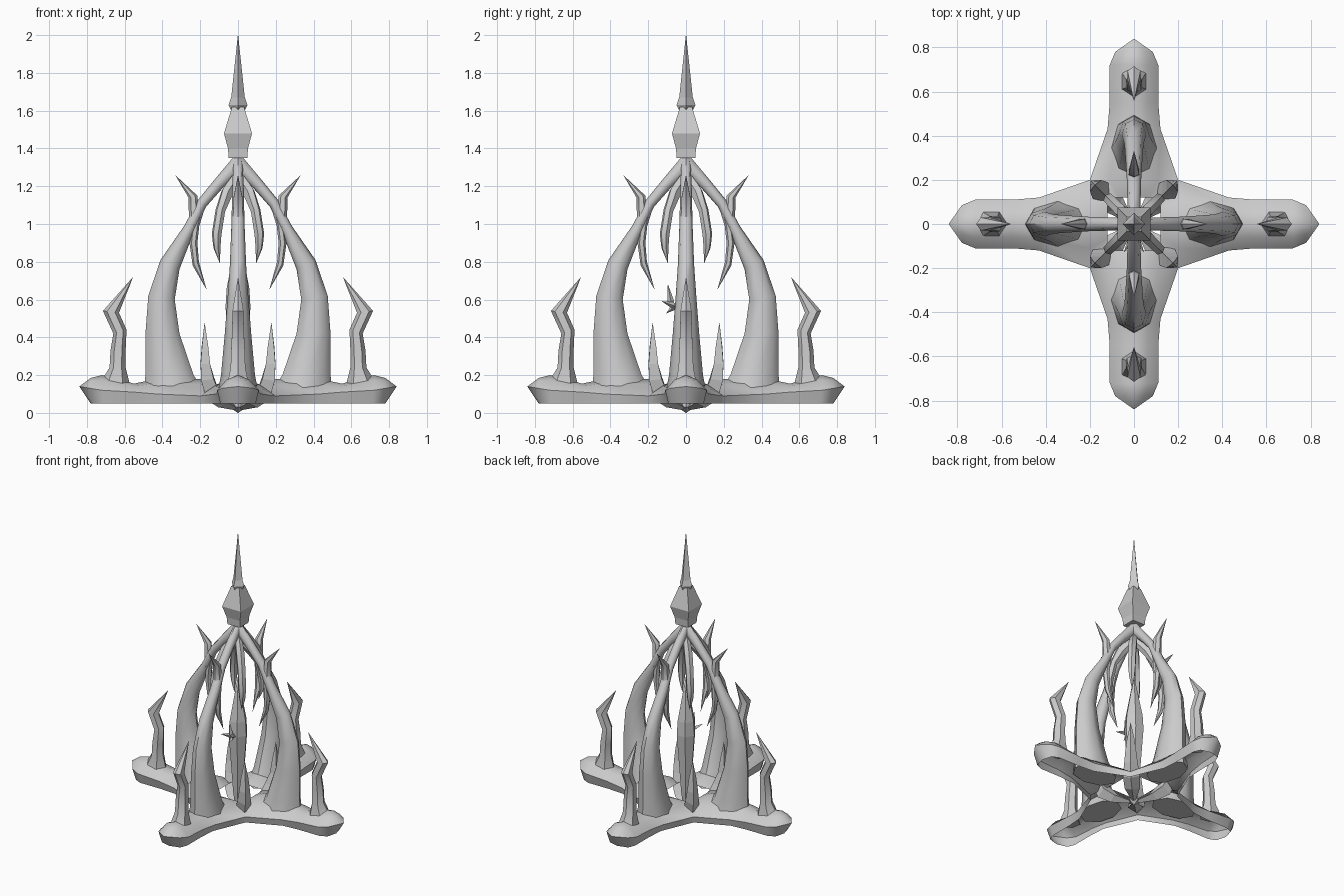
import bpy, bmesh, math
from mathutils import Vector, Matrix

if "Cube" in bpy.data.objects:
    bpy.data.objects.remove(bpy.data.objects["Cube"])

stone = bpy.data.materials.new("grey_stone")
stone.use_nodes = True
COLOUR = (0.6, 0.6, 0.6, 1)
stone.diffuse_color = COLOUR
stone.node_tree.nodes["Principled BSDF"].inputs["Base Color"].default_value = COLOUR

AXES = [0, 90, 180, 270]
DIAGONALS = [45, 135, 225, 315]


def finish(name, bm, smooth=None):
    bmesh.ops.remove_doubles(bm, verts=bm.verts, dist=0.0005)
    bmesh.ops.recalc_face_normals(bm, faces=bm.faces)
    mesh = bpy.data.meshes.new(name)
    bm.to_mesh(mesh)
    bm.free()
    mesh.materials.append(stone)
    obj = bpy.data.objects.new(name, mesh)
    bpy.context.collection.objects.link(obj)
    if smooth:
        bpy.ops.object.select_all(action='DESELECT')
        obj.select_set(True)
        bpy.context.view_layer.objects.active = obj
        bpy.ops.object.shade_smooth_by_angle(angle=math.radians(smooth))
    return obj


def loft(bm, rings, closed=True):
    rows = [[bm.verts.new(p) for p in ring] for ring in rings]
    n = len(rows[0])
    for a, b in zip(rows, rows[1:]):
        for i in range(n if closed else n - 1):
            j = (i + 1) % n
            bm.faces.new((a[i], a[j], b[j], b[i]))
    if closed:
        bm.faces.new(rows[0])
        bm.faces.new(rows[-1])


def limb(name, sections, angles, sides=8, smooth=None, tip=None):
    """Each section: outer x, outer z, inner x, inner z, half width."""
    bm = bmesh.new()
    for angle in angles:
        turn = Matrix.Rotation(math.radians(angle), 3, 'Z')
        rings = []
        for xo, zo, xi, zi, w in sections:
            mid = Vector(((xo + xi) / 2, 0, (zo + zi) / 2))
            half = Vector(((xo - xi) / 2, 0, (zo - zi) / 2))
            side = Vector((0, w, 0))
            steps = [math.tau * k / sides for k in range(sides)]
            rings.append([turn @ (mid + half * math.cos(t) + side * math.sin(t)) for t in steps])
        if tip:
            end = turn @ Vector((tip[0], 0, tip[1]))
            # tiny end ring keeps the point sharp
            rings.append([end + (p - end) * 0.02 for p in rings[-1]])
        loft(bm, rings)
    return finish(name, bm, smooth)


def spindle(name, profile, sides, twist=0, place=(0, 0, 0), tilt=(0, 0)):
    """Faceted solid from (radius, height) pairs."""
    bm = bmesh.new()
    move = (Matrix.Translation(place) @ Matrix.Rotation(math.radians(tilt[0]), 4, 'X')
            @ Matrix.Rotation(math.radians(tilt[1]), 4, 'Y'))
    steps = [math.tau * k / sides + math.radians(twist) for k in range(sides)]
    loft(bm, [[move @ Vector((r * math.cos(t), r * math.sin(t), z)) for t in steps]
              for r, z in profile])
    return finish(name, bm)


# Cross-shaped foot: an open shell made of four arms around a square opening
# Columns: x, bottom x, half width, side height, top height
ARM = [
    (0.84, 0.78, 0.0, 0.14, 0.14),
    (0.78, 0.76, 0.085, 0.13, 0.185),
    (0.72, 0.71, 0.11, 0.12, 0.20),
    (0.55, 0.55, 0.11, 0.11, 0.155),
    (0.43, 0.43, 0.12, 0.10, 0.18),
    (0.20, 0.20, 0.20, 0.09, 0.18),
    (0.12, 0.12, 0.12, 0.14, 0.14),
]
bm = bmesh.new()
for angle in AXES:
    turn = Matrix.Rotation(math.radians(angle), 3, 'Z')
    crown = []
    for x, xb, w, zs, zt in ARM:
        crown.append([turn @ Vector((x, w * f, zs + (zt - zs) * (1 - f * f)))
                      for f in (-1, -0.55, 0, 0.55, 1)])
    loft(bm, crown, closed=False)
    for s in (-1, 1):
        skirt = []
        for x, xb, w, zs, zt in ARM[:-1]:
            low = w if w > 0.15 else w * 0.85
            skirt.append([turn @ Vector((x, s * w, zs)), turn @ Vector((xb, s * low, 0.05))])
        loft(bm, skirt, closed=False)
finish("cross_foot", bm, 50)

# Ribs that lean together under the spire
limb("cage_ribs", [
    (0.50, 0.10, 0.17, 0.10, 0.11),
    (0.49, 0.20, 0.235, 0.20, 0.09),
    (0.49, 0.42, 0.31, 0.42, 0.07),
    (0.475, 0.62, 0.335, 0.60, 0.055),
    (0.41, 0.81, 0.31, 0.76, 0.043),
    (0.285, 0.99, 0.24, 0.94, 0.036),
    (0.21, 1.13, 0.17, 1.09, 0.032),
    (0.12, 1.24, 0.09, 1.18, 0.03),
    (0.02, 1.36, 0.01, 1.26, 0.025),
], AXES, smooth=50)

# Horns on the ends of the foot and on the rib shoulders
limb("foot_horns", [
    (0.73, 0.16, 0.57, 0.14, 0.065),
    (0.68, 0.24, 0.595, 0.24, 0.045),
    (0.675, 0.33, 0.595, 0.33, 0.042),
    (0.66, 0.42, 0.59, 0.44, 0.036),
    (0.715, 0.54, 0.63, 0.53, 0.034),
], AXES, sides=6, smooth=40, tip=(0.555, 0.72))
limb("shoulder_horns", [
    (0.29, 0.94, 0.22, 1.00, 0.035),
    (0.26, 1.03, 0.205, 1.05, 0.03),
    (0.262, 1.14, 0.215, 1.15, 0.026),
], AXES, sides=6, smooth=40, tip=(0.333, 1.26))

# Claws hanging inside the cage
limb("rib_claws", [
    (0.23, 1.07, 0.18, 1.07, 0.02),
    (0.245, 0.99, 0.205, 0.99, 0.024),
    (0.257, 0.90, 0.215, 0.90, 0.024),
    (0.24, 0.78, 0.207, 0.80, 0.02),
], AXES, sides=6, smooth=40, tip=(0.165, 0.65))
limb("corner_claws", [
    (0.02, 1.28, 0.0, 1.20, 0.025),
    (0.11, 1.19, 0.06, 1.13, 0.03),
    (0.155, 1.08, 0.11, 1.06, 0.028),
    (0.185, 0.95, 0.135, 0.94, 0.027),
    (0.175, 0.87, 0.14, 0.88, 0.02),
], DIAGONALS, sides=6, smooth=40, tip=(0.135, 0.79))

# Petal-like spikes curling up out of the foot
limb("petal_spikes", [
    (0.03, 0.015, 0.02, 0.04, 0.015),
    (0.15, 0.03, 0.10, 0.08, 0.05),
    (0.235, 0.07, 0.155, 0.14, 0.055),
    (0.275, 0.17, 0.18, 0.19, 0.045),
    (0.28, 0.26, 0.21, 0.26, 0.036),
    (0.27, 0.35, 0.225, 0.35, 0.025),
], DIAGONALS, sides=4, tip=(0.25, 0.48))

# Spire on top
spindle("spire_bulb", [(0.07, 1.35), (0.075, 1.40), (0.105, 1.48), (0.045, 1.62)], 4, 45)
spindle("spire_needle", [(0.035, 1.60), (0.05, 1.63), (0.036, 1.67), (0.0008, 2.0)], 4)

# Crystal in the middle with its root bud
spindle("core_crystal", [(0.02, 0.03), (0.035, 0.15), (0.066, 0.56), (0.06, 0.66), (0.001, 0.97)], 6)
spindle("root_bud", [(0.001, 0.0), (0.045, 0.03), (0.001, 0.08)], 4)

# Small splinters on the front of the crystal
for number, (height, place, tilt) in enumerate([
    (0.09, (0, -0.08, 0.59), (10, 0)),
    (0.07, (0.01, -0.07, 0.57), (70, 30)),
    (0.07, (-0.01, -0.07, 0.57), (70, -30)),
    (0.05, (0, -0.065, 0.56), (130, 0)),
]):
    spindle(f"splinter_{number + 1}", [(0.004, -0.02), (0.017, 0), (0.001, height)], 4, 0, place, tilt)
